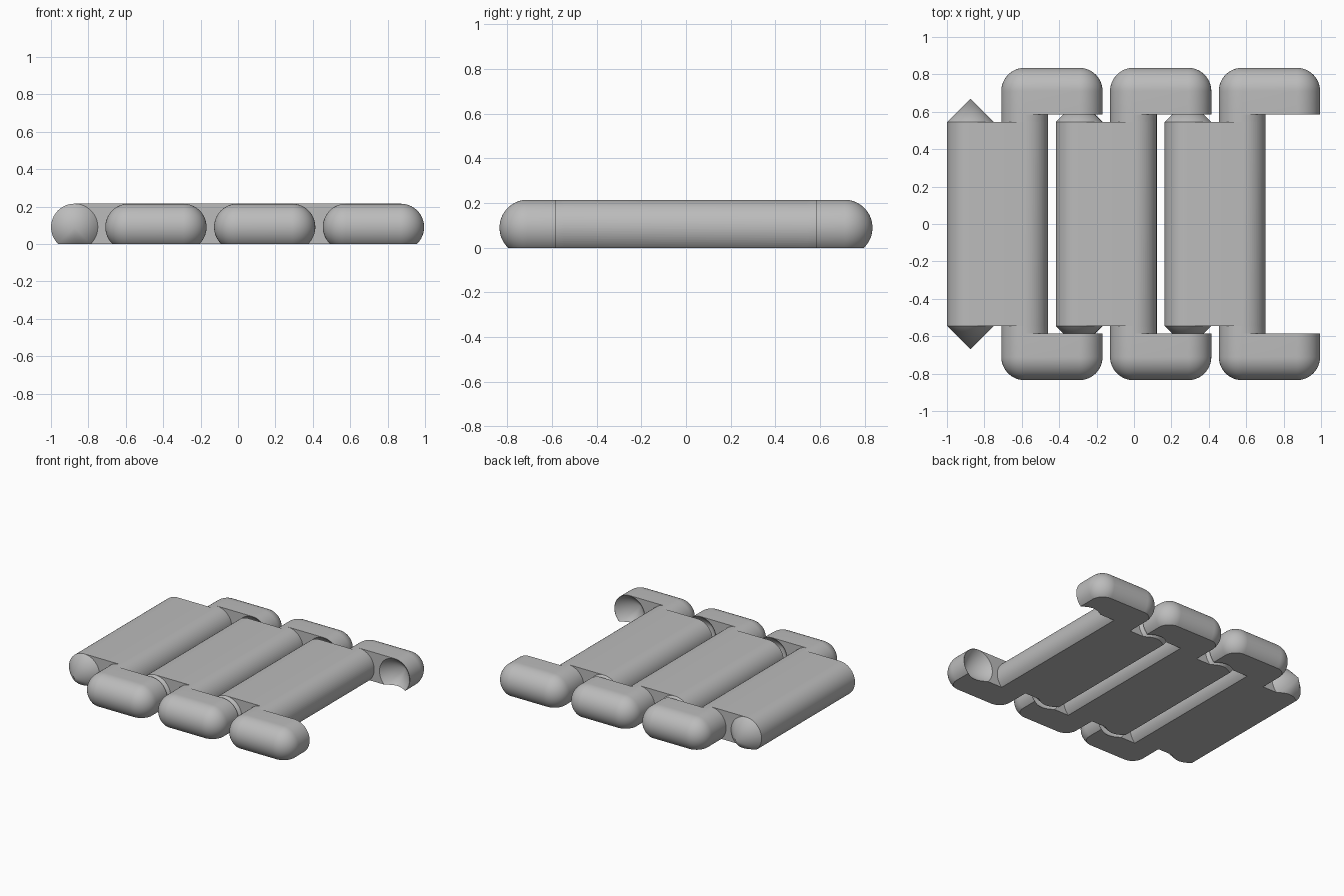
import bpy, bmesh, math
from mathutils import Vector

cube = bpy.data.objects.get("Cube")
if cube:
    bpy.data.objects.remove(cube, do_unlink=True)

R, AXIS_Z = 0.125, 0.09            # barrel radius and hinge height
PITCH, LINKS = 0.5815, 3
PIN_X = -0.8745
BAR_X, SOCKET_X = PIN_X + 0.29, PIN_X + PITCH
BODY_Y, ARM_Y, ROUND_Y, TIP_Y = 0.545, 0.585, 0.71, 0.67
SEGMENTS = 64

grey = bpy.data.materials.new("plain grey")
grey.use_nodes = True
grey.diffuse_color = (0.5, 0.5, 0.5, 1)
grey.node_tree.nodes["Principled BSDF"].inputs["Base Color"].default_value = (0.5, 0.5, 0.5, 1)


def ring(x, y, r=R):
    """Circle of points around a hinge axis parallel to y."""
    steps = [2 * math.pi * i / SEGMENTS for i in range(SEGMENTS)]
    return [Vector((x + r * math.sin(a), y, AXIS_Z + r * math.cos(a))) for a in steps]


def hull(name, points, collection):
    """Convex solid wrapped around the points."""
    bm = bmesh.new()
    for p in points:
        bm.verts.new(p)
    result = bmesh.ops.convex_hull(bm, input=bm.verts)
    spare = {v for v in result["geom_interior"] + result["geom_unused"]
             if isinstance(v, bmesh.types.BMVert)}
    bmesh.ops.delete(bm, geom=list(spare), context='VERTS')
    bmesh.ops.dissolve_limit(bm, angle_limit=0.002, verts=bm.verts, edges=bm.edges)
    bmesh.ops.recalc_face_normals(bm, faces=bm.faces)
    mesh = bpy.data.meshes.new(name)
    bm.to_mesh(mesh)
    bm.free()
    mesh.materials.append(grey)
    obj = bpy.data.objects.new(name, mesh)
    obj.hide_render = True
    collection.objects.link(obj)
    return obj


scene = bpy.context.scene.collection
solids = bpy.data.collections.new("solids")
cutters = bpy.data.collections.new("cutters")
for c in (solids, cutters):
    scene.children.link(c)

# flat plate between the pin barrel and the bar
plate = hull("plate", [p for x in (PIN_X, BAR_X) for y in (-BODY_Y, BODY_Y)
                       for p in ring(x, y)], scene)

# pin with pointed ends, and the bar that carries the arms
hull("pin", ring(PIN_X, -BODY_Y) + ring(PIN_X, BODY_Y)
     + [Vector((PIN_X, s * TIP_Y, AXIS_Z)) for s in (-1, 1)], solids)
hull("bar", ring(BAR_X, -ARM_Y - 0.03) + ring(BAR_X, ARM_Y + 0.03), solids)

# rounded arms with conical sockets
for s, side in ((-1, "front"), (1, "back")):
    points = []
    for x in (BAR_X, SOCKET_X):
        points += ring(x, s * ARM_Y)
        for k in range(16):
            t = math.pi / 2 * k / 16
            points += ring(x, s * (ROUND_Y + R * math.sin(t)), R * math.cos(t))
        points.append(Vector((x, s * (ROUND_Y + R), AXIS_Z)))
    hull(side + "_arm", points, solids)
    hull(side + "_socket", ring(SOCKET_X, s * (ARM_Y - 0.015), 0.138)
         + [Vector((SOCKET_X, s * ROUND_Y, AXIS_Z))], cutters)

# ground cut that flattens the underside
hull("ground_cut", [Vector((x, y, z)) for x in (-2, 2) for y in (-2, 2)
                    for z in (-1, 0)], cutters)

for operation, group in (('UNION', solids), ('DIFFERENCE', cutters)):
    mod = plate.modifiers.new(operation.title(), 'BOOLEAN')
    mod.operation = operation
    mod.operand_type = 'COLLECTION'
    mod.collection = group
    mod.solver = 'EXACT'

bpy.context.view_layer.update()
link_mesh = bpy.data.meshes.new_from_object(
    plate.evaluated_get(bpy.context.evaluated_depsgraph_get()))
link_mesh.name = "hinge_link"
link_mesh.materials.clear()
link_mesh.materials.append(grey)
for poly in link_mesh.polygons:
    poly.material_index = 0

# remove helpers
for obj in [plate, *solids.objects, *cutters.objects]:
    bpy.data.objects.remove(obj, do_unlink=True)
for c in (solids, cutters):
    bpy.data.collections.remove(c)

# chain of interlocking links
for i, place in enumerate(("right", "middle", "left")):
    obj = bpy.data.objects.new(place + "_link", link_mesh.copy())
    obj.location.x = i * PITCH
    scene.objects.link(obj)
    bpy.ops.object.select_all(action='DESELECT')
    obj.select_set(True)
    bpy.context.view_layer.objects.active = obj
    bpy.ops.object.shade_smooth_by_angle(angle=math.radians(25))
